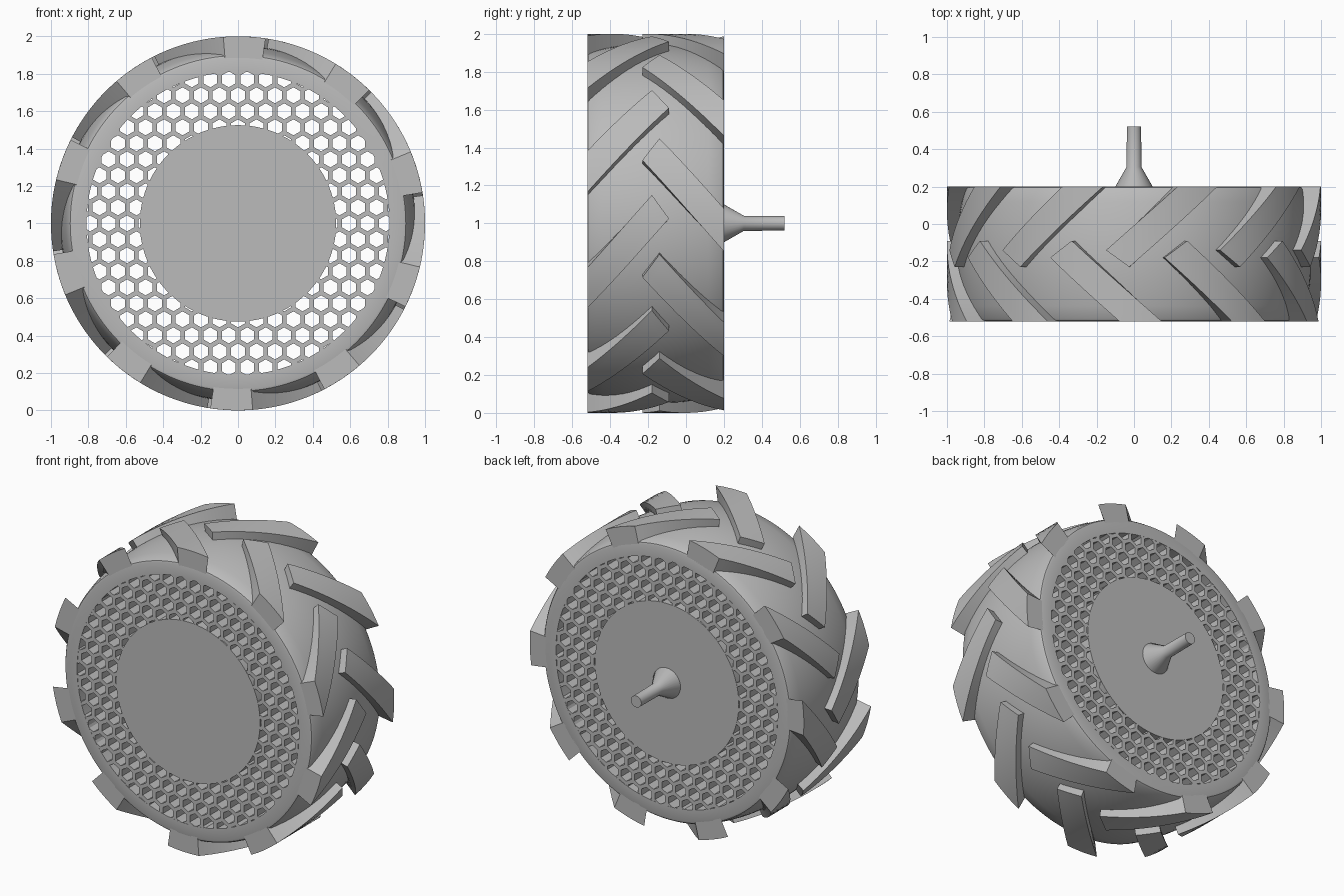
import bpy, bmesh, math
from math import cos, sin, radians

cube = bpy.data.objects.get("Cube")
if cube:
    bpy.data.objects.remove(cube)

FRONT, BACK = -0.52, 0.2
MID = (FRONT + BACK) / 2
CENTRE_Z = 1.0

grey = bpy.data.materials.new("grey_plastic")
grey.use_nodes = True
colour = (0.5, 0.5, 0.5, 1)
grey.diffuse_color = colour
grey.node_tree.nodes["Principled BSDF"].inputs["Base Color"].default_value = colour


def polar(radius, angle, y):
    return (radius * cos(angle), y, CENTRE_Z + radius * sin(angle))


def finish(name, bm, smooth=True):
    bmesh.ops.remove_doubles(bm, verts=bm.verts, dist=1e-5)
    bmesh.ops.recalc_face_normals(bm, faces=bm.faces)
    mesh = bpy.data.meshes.new(name)
    bm.to_mesh(mesh)
    bm.free()
    mesh.materials.append(grey)
    obj = bpy.data.objects.new(name, mesh)
    bpy.context.collection.objects.link(obj)
    if smooth:
        shade(obj)
    return obj


def shade(obj):
    bpy.ops.object.select_all(action='DESELECT')
    obj.select_set(True)
    bpy.context.view_layer.objects.active = obj
    bpy.ops.object.shade_smooth_by_angle(angle=radians(35))


def lathe(name, profile, segments, closed=False, smooth=True):
    """Turn (radius, y) points around the axle; open profiles get end caps."""
    bm = bmesh.new()
    rings = [[bm.verts.new(polar(r, math.tau * i / segments, y)) for i in range(segments)]
             for r, y in profile]
    pairs = list(zip(rings, rings[1:])) + ([(rings[-1], rings[0])] if closed else [])
    for a, b in pairs:
        for i in range(segments):
            j = (i + 1) % segments
            bm.faces.new((a[i], a[j], b[j], b[i]))
    if not closed:
        bm.faces.new(rings[0])
        bm.faces.new(rings[-1])
    return finish(name, bm, smooth)


# Tyre: barrel-shaped tread with softly rounded shoulders and an open bore
half = (BACK - FRONT) / 2
side = [(0.81, half), (0.885, half), (0.897, half - 0.004), (0.905, half - 0.015)]
crown = [(0.95 - 0.042 * (t / 6) ** 2, half * 0.93 * t / 6) for t in range(5, -1, -1)]
near = [(r, MID - d) for r, d in side + crown]
far = [(r, MID + d) for r, d in reversed(side + crown[:-1])]
lathe("tyre", near + far, 128, closed=True)

# Hub disc and valve-like axle stub
lathe("hub_disc", [(0.525, FRONT), (0.525, BACK)], 96)
lathe("axle_stub", [(0.1, BACK - 0.01), (0.1, BACK), (0.04, 0.305), (0.038, 0.52)], 32)

# Honeycomb web between hub and tyre, tucked slightly under both
web = lathe("honeycomb_web", [(0.5, FRONT + 0.001), (0.84, FRONT + 0.001),
                              (0.84, BACK - 0.001), (0.5, BACK - 0.001)],
            96, closed=True, smooth=False)
PITCH, HEX_R = 0.0988, 0.0428
bm = bmesh.new()
for row in range(-10, 11):
    for col in range(-10, 11):
        x = (col + 0.5 * (row % 2)) * PITCH
        z = row * PITCH * cos(radians(30))
        if not 0.49 < math.hypot(x, z) < 0.85:
            continue
        ends = [[bm.verts.new((x + HEX_R * sin(k * math.pi / 3), y,
                               CENTRE_Z + z + HEX_R * cos(k * math.pi / 3)))
                 for k in range(6)] for y in (FRONT - 0.1, BACK + 0.1)]
        bm.faces.new(ends[0])
        bm.faces.new(ends[1])
        for k in range(6):
            n = (k + 1) % 6
            bm.faces.new((ends[0][k], ends[0][n], ends[1][n], ends[1][k]))
cutter = finish("hex_cutter", bm, smooth=False)
cutter.hide_render = True
cut = web.modifiers.new("hex_holes", 'BOOLEAN')
cut.operation, cut.solver, cut.object = 'DIFFERENCE', 'EXACT', cutter
bpy.context.view_layer.objects.active = web
bpy.ops.object.modifier_apply(modifier=cut.name)
bpy.data.objects.remove(cutter)


# Tread lugs: slanted bars that follow the tyre, flush with its side faces
def lug(name, start, mirrored):
    along, across = 12, 4
    bm = bmesh.new()

    def vert(i, j, radius):
        v = 2 * j / across - 1
        length = 0.385 - 0.045 * v
        d = length * i / along
        angle = radians(start + 6.5 * v + 65 * d)
        return bm.verts.new(polar(radius, angle, BACK - d if mirrored else FRONT + d))

    top, base = ([[vert(i, j, r) for j in range(across + 1)] for i in range(along + 1)]
                 for r in (1.0, 0.88))
    for grid in (top, base):
        for i in range(along):
            for j in range(across):
                bm.faces.new((grid[i][j], grid[i + 1][j], grid[i + 1][j + 1], grid[i][j + 1]))
    for i in range(along):
        for j in (0, across):
            bm.faces.new((top[i][j], top[i + 1][j], base[i + 1][j], base[i][j]))
    for j in range(across):
        for i in (0, along):
            bm.faces.new((top[i][j], top[i][j + 1], base[i][j + 1], base[i][j]))
    finish(name, bm)


for n in range(10):
    lug(f"front_lug_{n + 1}", 16 + 36 * n, False)
    lug(f"back_lug_{n + 1}", -2 + 36 * n, True)
